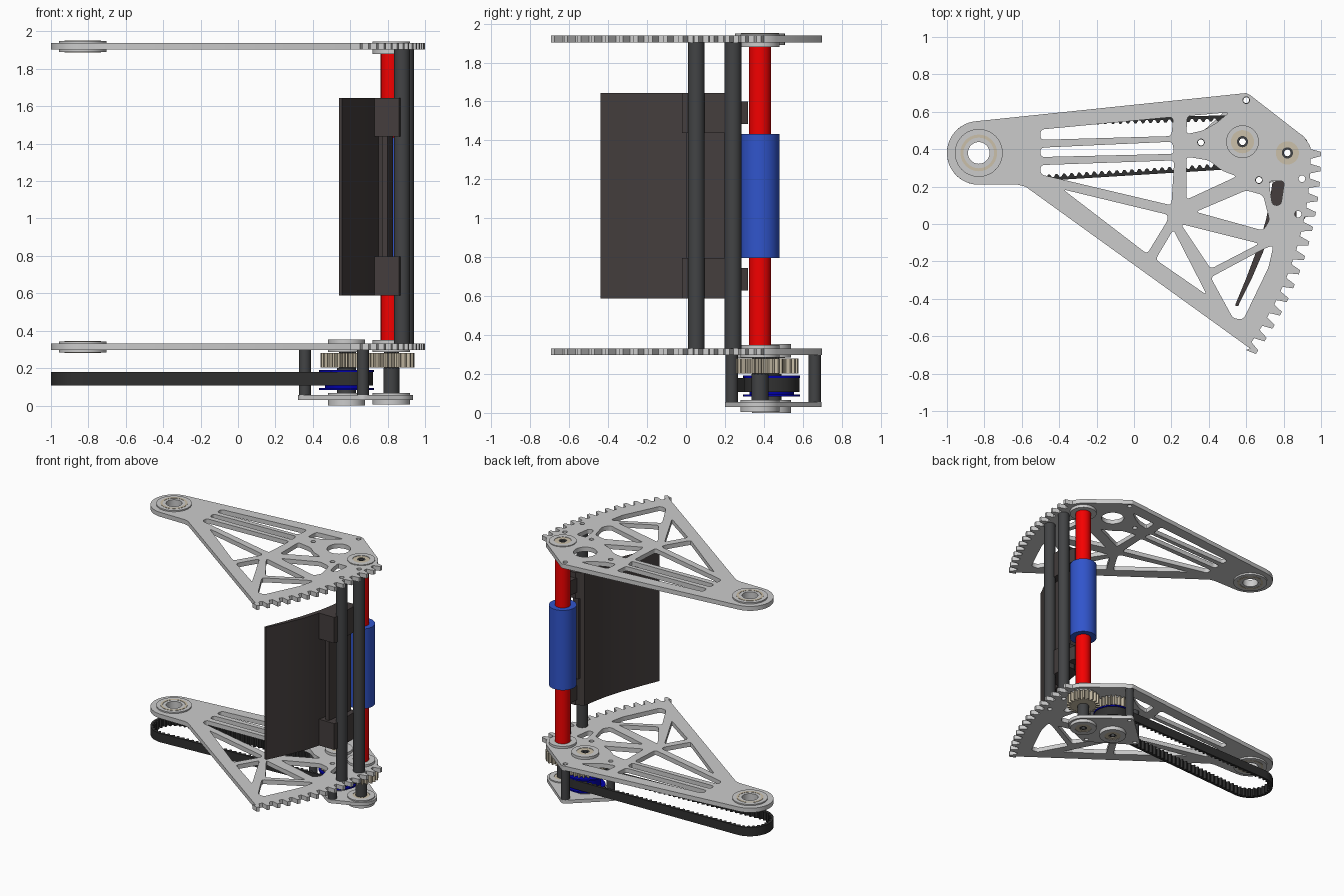
import bpy, bmesh
from math import cos, sin, pi, radians, acos, atan2, hypot
from mathutils import Vector

if "Cube" in bpy.data.objects:
    bpy.data.objects.remove(bpy.data.objects["Cube"])


def material(name, rgb):
    m = bpy.data.materials.new(name)
    m.diffuse_color = (*rgb, 1)
    m.use_nodes = True
    m.node_tree.nodes["Principled BSDF"].inputs["Base Color"].default_value = m.diffuse_color
    return m


DARK = material("dark_metal", (0.055, 0.057, 0.06))
BROWN = material("brown_black", (0.058, 0.048, 0.047))
RUBBER = material("rubber", (0.03, 0.03, 0.03))
RED = material("red", (0.9, 0.0, 0.0))
BLUE = material("blue", (0.03, 0.09, 0.6))
NAVY = material("navy", (0.0, 0.0, 0.4))
BEIGE = material("beige", (0.6, 0.53, 0.4))

PIVOT, DRIVE, ROLLER = (-0.83, 0.38), (0.58, 0.44), (0.82, 0.38)
STANDOFFS = [(0.358, 0.436), (0.6, 0.662), (0.668, 0.235)]
POSTS = [(0.877, 0.053), (0.898, 0.242)]


def extrude(name, loops, z0, z1, mat=None):
    """Fill nested outlines and extrude them from z0 to z1."""
    cu = bpy.data.curves.new(name, 'CURVE')
    cu.dimensions, cu.fill_mode = '2D', 'BOTH'
    cu.extrude = (z1 - z0) / 2
    for pts in loops:
        s = cu.splines.new('POLY')
        s.points.add(len(pts) - 1)
        for p, (x, y) in zip(s.points, pts):
            p.co = (x, y, 0, 1)
        s.use_cyclic_u = True
    tmp = bpy.data.objects.new("tmp", cu)
    bpy.context.collection.objects.link(tmp)
    bpy.context.view_layer.update()
    dg = bpy.context.evaluated_depsgraph_get()
    me = bpy.data.meshes.new_from_object(tmp.evaluated_get(dg))
    bpy.data.objects.remove(tmp)
    bm = bmesh.new()
    bm.from_mesh(me)
    bmesh.ops.remove_doubles(bm, verts=bm.verts, dist=1e-5)
    bmesh.ops.recalc_face_normals(bm, faces=bm.faces)
    bmesh.ops.translate(bm, verts=bm.verts, vec=(0, 0, (z0 + z1) / 2))
    bm.to_mesh(me)
    bm.free()
    me.materials.clear()
    if mat:
        me.materials.append(mat)
    me.name = name
    ob = bpy.data.objects.new(name, me)
    bpy.context.collection.objects.link(ob)
    return ob


def arc(c, r, a0, a1, n):
    return [(c[0] + r * cos(a0 + (a1 - a0) * i / n), c[1] + r * sin(a0 + (a1 - a0) * i / n)) for i in range(n + 1)]


def circle(c, r, n=40):
    return arc(c, r, 0, 2 * pi, n)[:-1]


def rounded(pts, r=0.022, n=4):
    """Round every corner of a polygon."""
    out, pts = [], [Vector(p) for p in pts]
    for i, p in enumerate(pts):
        a, b = pts[i - 1] - p, pts[(i + 1) % len(pts)] - p
        p0 = p + a.normalized() * min(r, a.length * 0.45)
        p1 = p + b.normalized() * min(r, b.length * 0.45)
        for k in range(n + 1):
            t = k / n
            out.append(tuple(p0 * (1 - t) ** 2 + p * 2 * t * (1 - t) + p1 * t * t))
    return out


def teeth(c, r_root, r_tip, a0, step, n):
    """Trapezoid teeth, each centred at a0 + i * step."""
    return [(c[0] + r * cos(a0 + (i + f) * step), c[1] + r * sin(a0 + (i + f) * step))
            for i in range(n) for f, r in ((-.33, r_root), (-.14, r_tip), (.14, r_tip), (.33, r_root))]


def gear(c, root, tip, n):
    return teeth(c, root, tip, 0, 2 * pi / n, n)


def tube(name, c, r, z0, z1, mat=None, hole=0.0):
    return extrude(name, [circle(c, r)] + ([circle(c, hole, 28)] if hole else []), z0, z1, mat)


# Side plates: pivot boss, truss cut-outs and toothed sector
outline = (arc(PIVOT, 0.17, radians(96), radians(270), 28) + [(-0.62, 0.21), (-0.58, 0.20), (0.62, -0.665)]
           + teeth(PIVOT, 1.775, 1.83, radians(-35.6), radians(2.53), 15)
           + [(0.94, 0.42), (0.91, 0.465), (0.62, 0.69), (0.6, 0.70)])
cutouts = [
    [(-.50, .505), (.21, .572), (.20, .47), (-.50, .45)],
    [(.285, .578), (.51, .597), (.44, .54), (.37, .50), (.28, .48)],
    [(-.50, .408), (.205, .44), (.215, .375), (-.50, .358)],
    [(-.50, .315), (.215, .34), (.20, .10), (-.50, .265)],
    [(-.38, .185), (.18, .05), (.18, .02), (.07, -.16)],
    [(.115, -.19), (.21, -.03), (.39, -.38)],
    [(.28, .36), (.40, .34), (.47, .285), (.55, .255), (.28, .13)],
    [(.33, .065), (.60, .18), (.69, .155), (.725, .02), (.69, -.035)],
    [(.72, .23), (.805, .23), (.785, .10), (.74, .10)],
    [(.25, .0), (.67, -.105), (.41, -.24)],
    [(.41, -.285), (.70, -.13), (.745, -.115), (.72, -.23), (.585, -.51), (.53, -.505)],
]
holes = [rounded(c) for c in cutouts] + [circle(PIVOT, 0.06)]
holes += [circle(p, 0.018, 16) for p in STANDOFFS + POSTS]
for name, z in (("lower", 0.297), ("upper", 1.904)):
    extrude(name + "_side_plate", [outline] + holes + [circle(DRIVE, 0.085), circle(ROLLER, 0.05)], z, z + 0.035)
    # Pivot bearing
    tube(name + "_pivot_bearing", PIVOT, 0.128, z - 0.014, z + 0.045, None, 0.058)
    tube(name + "_pivot_race", PIVOT, 0.098, z - 0.016, z + 0.047, BEIGE, 0.082)


def bearing(name, c, z0, z1, r=0.1):
    tube(name, c, r, z0, z1, None, 0.062)
    tube(name + "_race", c, 0.064, z0 + 0.003, z1 - 0.003, BEIGE, 0.03)


bearing("upper_roller_bearing", ROLLER, 1.88, 1.945)
bearing("lower_roller_bearing", ROLLER, 0.285, 0.35)
bearing("lower_drive_bearing", DRIVE, 0.285, 0.353)
bearing("base_roller_bearing", ROLLER, 0.005, 0.066)
bearing("base_drive_bearing", DRIVE, 0.0, 0.066)

# Gearbox base plate: rounded hull around the standoffs and roller bearing
base = (arc(ROLLER, 0.115, radians(-70), radians(50), 14) + arc(STANDOFFS[1], 0.034, radians(45), radians(135), 6)
        + arc(STANDOFFS[0], 0.037, radians(135), radians(245), 8)
        + arc(STANDOFFS[2], 0.036, radians(230), radians(300), 6))
extrude("gearbox_base_plate", [base, circle(DRIVE, 0.06), circle(ROLLER, 0.06)]
        + [circle(p, 0.016, 16) for p in STANDOFFS], 0.03, 0.057)
for i, p in enumerate(STANDOFFS):
    tube(f"gearbox_standoff_{i + 1}", p, 0.032, 0.057, 0.297, DARK, 0.016)

# Splined shafts
for name, c, z0, z1 in (("drive_shaft", DRIVE, 0.008, 0.348), ("roller_shaft", ROLLER, 0.01, 0.36),
                        ("roller_top_shaft", ROLLER, 1.86, 1.94)):
    extrude(name, [gear(c, 0.031, 0.04, 12), circle(c, 0.018, 20)], z0, z1, DARK)
tube("roller_shaft_collar", ROLLER, 0.043, 0.067, 0.2, DARK, 0.018)
tube("drive_shaft_collar", DRIVE, 0.05, 0.067, 0.2, DARK, 0.018)

# Meshing gears
extrude("drive_gear", [gear(DRIVE, 0.112, 0.139, 24), circle(DRIVE, 0.035)], 0.202, 0.28, BEIGE)
extrude("roller_gear", [gear(ROLLER, 0.097, 0.124, 21), circle(ROLLER, 0.035)], 0.202, 0.28, BEIGE)

# Pulley
tube("pulley_hub", DRIVE, 0.115, 0.09, 0.188, NAVY, 0.04)
for name, z in (("lower", 0.083), ("upper", 0.18)):
    tube(name + "_pulley_flange", DRIVE, 0.146, z, z + 0.011, NAVY, 0.04)

# Toothed belt: tangent loop around pivot and pulley
R1, R2 = 0.17, 0.143
dx, dy = DRIVE[0] - PIVOT[0], DRIVE[1] - PIVOT[1]
phi, beta = atan2(dy, dx), acos((R1 - R2) / hypot(dx, dy))


def belt_path(tooth):
    def place(c, r, a, k):
        depth = (0.032 if k % 4 < 2 else 0.016) if tooth else 0
        return (c[0] + (r - depth) * cos(a), c[1] + (r - depth) * sin(a))
    pts = []
    lo, hi = phi - beta, phi + beta
    for c0, r0, a0, c1, r1, a1, n in (
            (DRIVE, R2, lo, DRIVE, R2, hi, 44), (DRIVE, R2, hi, PIVOT, R1, hi, 140),
            (PIVOT, R1, hi, PIVOT, R1, lo + 2 * pi, 52), (PIVOT, R1, lo, DRIVE, R2, lo, 140)):
        for k in range(n):
            t = k / n
            c = (c0[0] + (c1[0] - c0[0]) * t, c0[1] + (c1[1] - c0[1]) * t)
            pts.append(place(c, r0 + (r1 - r0) * t, a0 + (a1 - a0) * t, k))
    return pts


extrude("toothed_belt", [belt_path(False), belt_path(True)], 0.108, 0.178, RUBBER)

# Roller tube with sleeve
tube("roller_tube", ROLLER, 0.057, 0.35, 1.882, RED, 0.02)
tube("roller_sleeve", ROLLER, 0.1, 0.797, 1.433, BLUE, 0.055)

# Cross posts
for i, p in enumerate(POSTS):
    tube(f"cross_post_{i + 1}", p, 0.043, 0.332, 1.904, DARK, 0.018)

# Curved guide blade and its mounting clips
blade = [(.54, -.435), (.556, -.44), (.63, -.29), (.69, -.15), (.73, -.02), (.75, .09), (.79, .10), (.80, .2),
         (.77, .235), (.74, .22), (.725, .12), (.705, .02), (.66, -.13), (.60, -.29)]
extrude("guide_blade", [blade], 0.588, 1.643, BROWN)
clip = [(.725, -.02), (.86, -.02), (.868, .01), (.868, .25), (.80, .25), (.745, .2)]
ear = [(.79, .22), (.86, .22), (.86, .29), (.85, .318), (.80, .318)]
for name, z0, z1, e0, e1 in (("lower", 0.588, 0.797, 0.63, 0.745), ("upper", 1.437, 1.643, 1.485, 1.6)):
    extrude(name + "_blade_clip", [clip], z0, z1, BROWN)
    extrude(name + "_blade_clip_ear", [ear], e0, e1, BROWN)
extrude("blade_back_strip", [[(.77, .0), (.80, .0), (.83, .24), (.78, .24)]], 0.797, 1.437, BROWN)

# Smooth shading with sharp edges kept
bpy.ops.object.select_all(action='SELECT')
bpy.context.view_layer.objects.active = bpy.context.selectable_objects[0]
bpy.ops.object.shade_smooth_by_angle(angle=radians(25))
